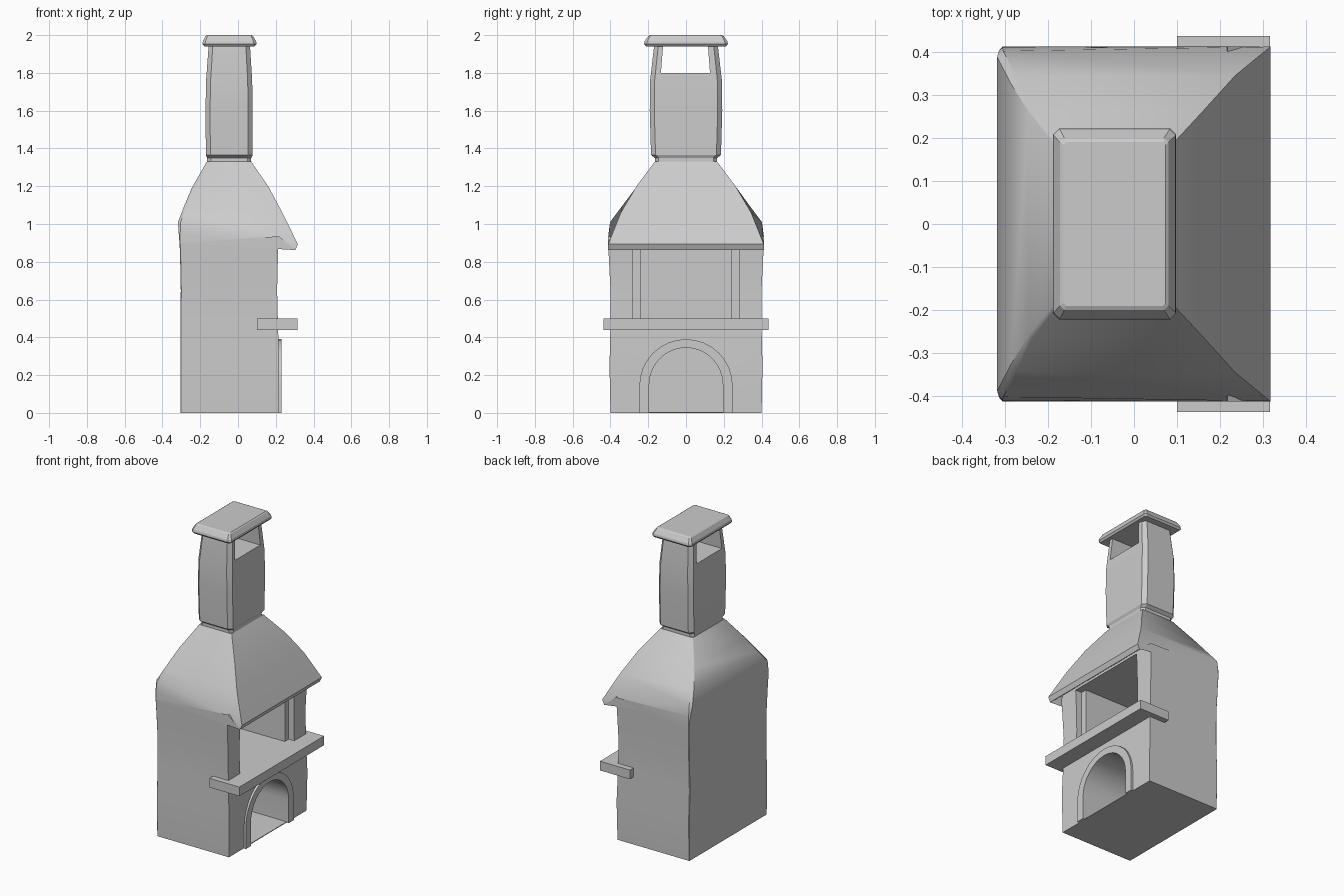
import bpy, bmesh, math

if "Cube" in bpy.data.objects:
    bpy.data.objects.remove(bpy.data.objects["Cube"], do_unlink=True)

stone = bpy.data.materials.new("grey stone")
stone.use_nodes = True
GREY = (0.6, 0.6, 0.6, 1)
stone.diffuse_color = GREY
stone.node_tree.nodes["Principled BSDF"].inputs["Base Color"].default_value = GREY


def loft(name, rings):
    """Skin a stack of equal-length rings and close both ends."""
    bm = bmesh.new()
    loops = [[bm.verts.new(p) for p in ring] for ring in rings]
    n = len(loops[0])
    for a, b in zip(loops, loops[1:]):
        for i in range(n):
            j = (i + 1) % n
            bm.faces.new((a[i], a[j], b[j], b[i]))
    bm.faces.new(loops[0][::-1])
    bm.faces.new(loops[-1])
    bmesh.ops.recalc_face_normals(bm, faces=bm.faces)
    mesh = bpy.data.meshes.new(name)
    bm.to_mesh(mesh)
    bm.free()
    mesh.materials.append(stone)
    obj = bpy.data.objects.new(name, mesh)
    bpy.context.collection.objects.link(obj)
    return obj


def prism(name, profile, x0, x1):
    """Extrude a (y, z) profile along x."""
    return loft(name, [[(x, y, z) for y, z in profile] for x in (x0, x1)])


def block(name, x0, x1, y, z0, z1):
    return prism(name, [(-y, z0), (y, z0), (y, z1), (-y, z1)], x0, x1)


def chamfered(x0, x1, y, z, c):
    """Rectangular ring with cut corners."""
    half = [(x0, y - c), (x0 + c, y), (x1 - c, y), (x1, y - c)]
    return [(px, py, z) for px, py in half] + [(px, -py, z) for px, py in half[::-1]]


def body_ring(xb, zb, yb, xf, zf, yf, c):
    """Tilted ring: back edge and front edge at their own heights."""
    half = [(xb, yb - c, zb), (xb + c, yb, zb), (xf, yf, zf)]
    return half + [(x, -y, z) for x, y, z in half[::-1]]


def activate(obj):
    bpy.ops.object.select_all(action="DESELECT")
    obj.select_set(True)
    bpy.context.view_layer.objects.active = obj


def carve(obj, cutter):
    cutter.hide_render = True
    mod = obj.modifiers.new("carve", "BOOLEAN")
    mod.operation = "DIFFERENCE"
    mod.solver = "EXACT"
    mod.object = cutter
    activate(obj)
    bpy.ops.object.modifier_apply(modifier=mod.name)
    bpy.data.objects.remove(cutter, do_unlink=True)


def smooth(obj, angle=40):
    activate(obj)
    bpy.ops.object.shade_smooth_by_angle(angle=math.radians(angle))


def arch(r, spring, base, steps=16):
    curve = [(r * math.cos(math.pi * i / steps), spring + r * math.sin(math.pi * i / steps))
             for i in range(steps + 1)]
    return [(r, base)] + curve + [(-r, base)]


# Body and hood in one skin, with the overhanging front lip
body = loft("body_and_hood", [body_ring(*r) for r in (
    (-.305, 0, .40, .215, 0, .40, .003),
    (-.305, .25, .405, .218, .25, .405, .003),
    (-.305, .45, .397, .212, .45, .40, .003),
    (-.303, .65, .40, .207, .65, .40, .003),
    (-.307, .85, .41, .212, .85, .41, .003),
    (-.31, .90, .412, .217, .935, .412, .004),
    (-.314, .95, .41, .303, .862, .412, .008),
    (-.318, 1.01, .402, .317, .893, .412, .014),
    (-.287, 1.09, .342, .235, 1.06, .345, .014),
    (-.245, 1.19, .267, .16, 1.20, .262, .008),
    (-.165, 1.33, .165, .07, 1.33, .165, .004))])

# Firebox with stepped jambs, and the arched log store below
carve(body, block("jamb_cutter", .17, .225, .28, .499, .92))
carve(body, block("firebox_cutter", -.2, .19, .24, .499, .92))
carve(body, prism("log_store_cutter", arch(.195, .15, .005), -.2, .26))
smooth(body)

# Arch surround
surround = prism("arch_surround", arch(.247, .143, 0), .19, .23)
carve(surround, prism("surround_cutter", arch(.195, .15, -.05), .1, .3))
smooth(surround)

# Mantel shelf, notched by the firebox opening
block("mantel_shelf", .1, .316, .437, .44, .5)

# Chimney stack with neck and tapered top
chimney = loft("chimney", [chamfered(*r) for r in (
    (-.165, .07, .165, 1.31, .02),
    (-.163, .07, .165, 1.35, .02),
    (-.17, .078, .185, 1.365, .024),
    (-.172, .078, .192, 1.6, .024),
    (-.169, .075, .19, 1.76, .024),
    (-.155, .063, .168, 1.95, .022))])
carve(chimney, prism("vent_cutter", [(-.133, 1.8), (.127, 1.8), (.115, 1.96), (-.12, 1.96)], -.3, .3))
smooth(chimney, 25)

# Chimney cap
loft("chimney_cap", [chamfered(*r) for r in (
    (-.178, .088, .212, 1.941, .01),
    (-.188, .098, .222, 1.953, .014),
    (-.186, .096, .219, 1.967, .014),
    (-.172, .08, .2, 1.995, .01),
    (-.164, .073, .19, 2.0, .006))])
